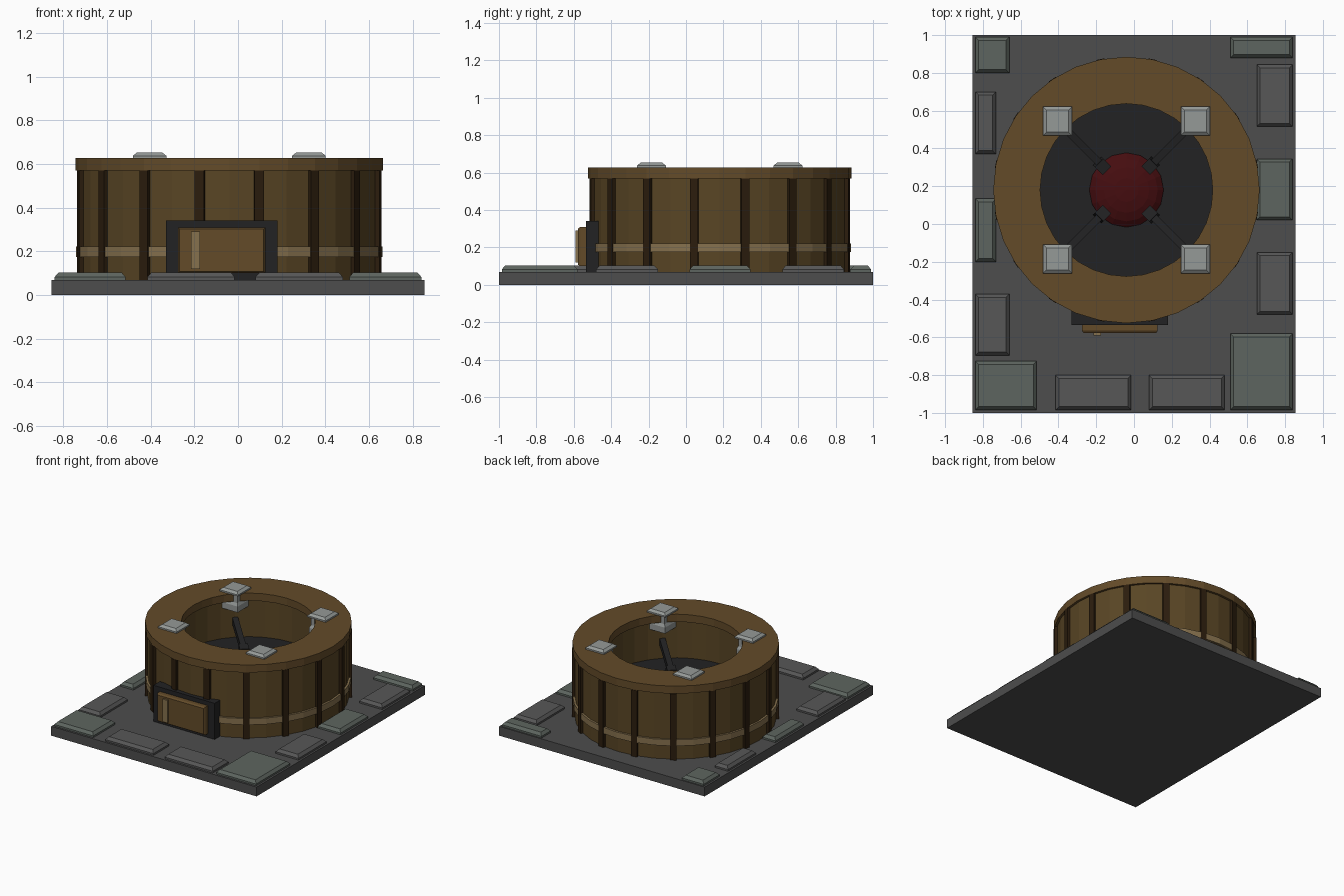
import bpy, bmesh
from math import cos, sin, pi, radians
from mathutils import Matrix, Vector

if "Cube" in bpy.data.objects:
    bpy.data.objects.remove(bpy.data.objects["Cube"])

CX, CY = -0.04, 0.18   # centre of the round wall


def mat(name, r, g, b):
    m = bpy.data.materials.new(name)
    m.diffuse_color = (r, g, b, 1)
    m.use_nodes = True
    m.node_tree.nodes["Principled BSDF"].inputs["Base Color"].default_value = m.diffuse_color
    return m


SLATE = mat("slate", .075, .075, .075)
GREY = mat("grey_stone", .095, .095, .095)
GREEN = mat("green_stone", .11, .13, .115)
WOOD = mat("wood", .10, .06, .018)
RIM = mat("rim_wood", .125, .07, .022)
DARK = mat("dark_wood", .024, .012, .004)
BAND = mat("pale_band", .24, .165, .075)
IRON = mat("iron", .016, .016, .017)
RED = mat("embers", .06, .004, .005)
LIGHT = mat("pale_stone", .30, .32, .31)


def finish(name, bm, material):
    bmesh.ops.recalc_face_normals(bm, faces=bm.faces)
    me = bpy.data.meshes.new(name)
    bm.to_mesh(me)
    bm.free()
    me.materials.append(material)
    ob = bpy.data.objects.new(name, me)
    bpy.context.collection.objects.link(ob)
    return ob


def layers(name, rects, material, matrix=None):
    """Stack of rectangles (x0, x1, y0, y1, z) bridged into a closed solid."""
    bm = bmesh.new()
    rings = [[bm.verts.new(p) for p in ((a, c, z), (b, c, z), (b, d, z), (a, d, z))]
             for a, b, c, d, z in rects]
    for lo, hi in zip(rings, rings[1:]):
        for i in range(4):
            j = (i + 1) % 4
            bm.faces.new((lo[i], lo[j], hi[j], hi[i]))
    bm.faces.new(rings[0][::-1])
    bm.faces.new(rings[-1])
    if matrix:
        bm.transform(matrix)
    return finish(name, bm, material)


def box(name, x0, x1, y0, y1, z0, z1, material, matrix=None):
    return layers(name, [(x0, x1, y0, y1, z0), (x0, x1, y0, y1, z1)], material, matrix)


def tube(name, r_in, r_out, z0, z1, material, n=32):
    """Ring with a rectangular section around the wall centre."""
    bm = bmesh.new()
    prof = [(r_in, z0), (r_out, z0), (r_out, z1), (r_in, z1)]
    cols = [[bm.verts.new((CX + r * cos(2 * pi * k / n), CY + r * sin(2 * pi * k / n), z))
             for r, z in prof] for k in range(n)]
    for k in range(n):
        a, b = cols[k], cols[(k + 1) % n]
        for i in range(4):
            j = (i + 1) % 4
            bm.faces.new((a[i], b[i], b[j], a[j]))
    return finish(name, bm, material)


def spin(deg):
    return Matrix.Translation((CX, CY, 0)) @ Matrix.Rotation(radians(deg), 4, 'Z')


# Base slab and bevelled paving stones
box("base_slab", -.855, .855, -1, 1, 0, .07, SLATE)
stones = [(-.84, -.66, .80, .99, GREEN), (-.84, -.73, .37, .70, GREY),
          (-.84, -.73, -.20, .135, GREEN), (-.84, -.66, -.695, -.37, GREY),
          (-.84, -.515, -.985, -.725, GREEN), (-.415, -.015, -.985, -.80, GREY),
          (.08, .48, -.985, -.80, GREY), (.51, .84, -.985, -.58, GREEN),
          (.65, .84, -.48, -.15, GREY), (.65, .84, .02, .345, GREEN),
          (.65, .84, .515, .845, GREY), (.51, .84, .88, .99, GREEN)]
for i, (a, b, c, d, m) in enumerate(stones):
    e = .018
    layers(f"paving_stone_{i + 1}", [(a, b, c, d, .07), (a, b, c, d, .083),
           (a + e, b - e, c + e, d - e, .103)], m)

# Round wall, rim, band and upright staves
tube("round_wall", .52, .688, .07, .575, WOOD)
tube("top_rim", .457, .705, .57, .627, RIM)
tube("wall_band", .68, .703, .175, .222, BAND)
for k in range(16):
    box(f"stave_{k + 1}", .66, .706, -.022, .022, .07, .57, DARK, spin(11.25 + 22.5 * k))

# Floor and glowing dome inside
bm = bmesh.new()
bmesh.ops.create_cone(bm, cap_ends=True, segments=32, radius1=.54, radius2=.54, depth=.2,
                      matrix=Matrix.Translation((CX, CY, .17)))
finish("inner_floor", bm, IRON)
bm = bmesh.new()
bmesh.ops.create_uvsphere(bm, u_segments=16, v_segments=10, radius=.205,
                          matrix=Matrix.Translation((CX, CY, .25)) @ Matrix.Diagonal((1, 1, .4, 1)))
finish("ember_dome", bm, RED)

# Four sloping bars and the four clamps gripping the rim
for k in range(4):
    slope = Matrix.Translation((.16, 0, .325)) @ Matrix.Rotation(radians(-11), 4, 'Y')
    box(f"iron_bar_{k + 1}", 0, .38, -.02, .02, -.025, .025, IRON, spin(45 + 90 * k) @ slope)
    box(f"bar_tip_{k + 1}", -.01, .05, -.032, .032, -.045, .03, IRON, spin(45 + 90 * k) @ slope)
    x = CX + (.365 if k % 2 else -.365)
    y = CY + (.365 if k // 2 else -.365)

    def sq(h, z):
        return (x - h, x + h, y - h, y + h, z)
    layers(f"rim_clamp_{k + 1}", [sq(.068, .50), sq(.068, .545), sq(.058, .565), sq(.058, .627),
           sq(.077, .627), sq(.077, .638), sq(.058, .653)], LIGHT)

# Front hatch: frame, panel and handle
box("hatch_frame", -.33, .18, -.535, -.46, .07, .342, IRON)
layers("hatch_panel", [(-.275, .125, -.31, -.10, .53), (-.275, .125, -.31, -.10, .565),
       (-.267, .117, -.302, -.108, .577)], RIM, Matrix.Rotation(radians(90), 4, 'X'))
for ob in [bpy.data.objects["hatch_panel"]]:
    # panel is drawn lying down, then stood up facing the front
    for v in ob.data.vertices:
        v.co.z = abs(v.co.z)
        v.co.y = -abs(v.co.y)
box("hatch_handle", -.215, -.175, -.59, -.57, .12, .29, BAND)
